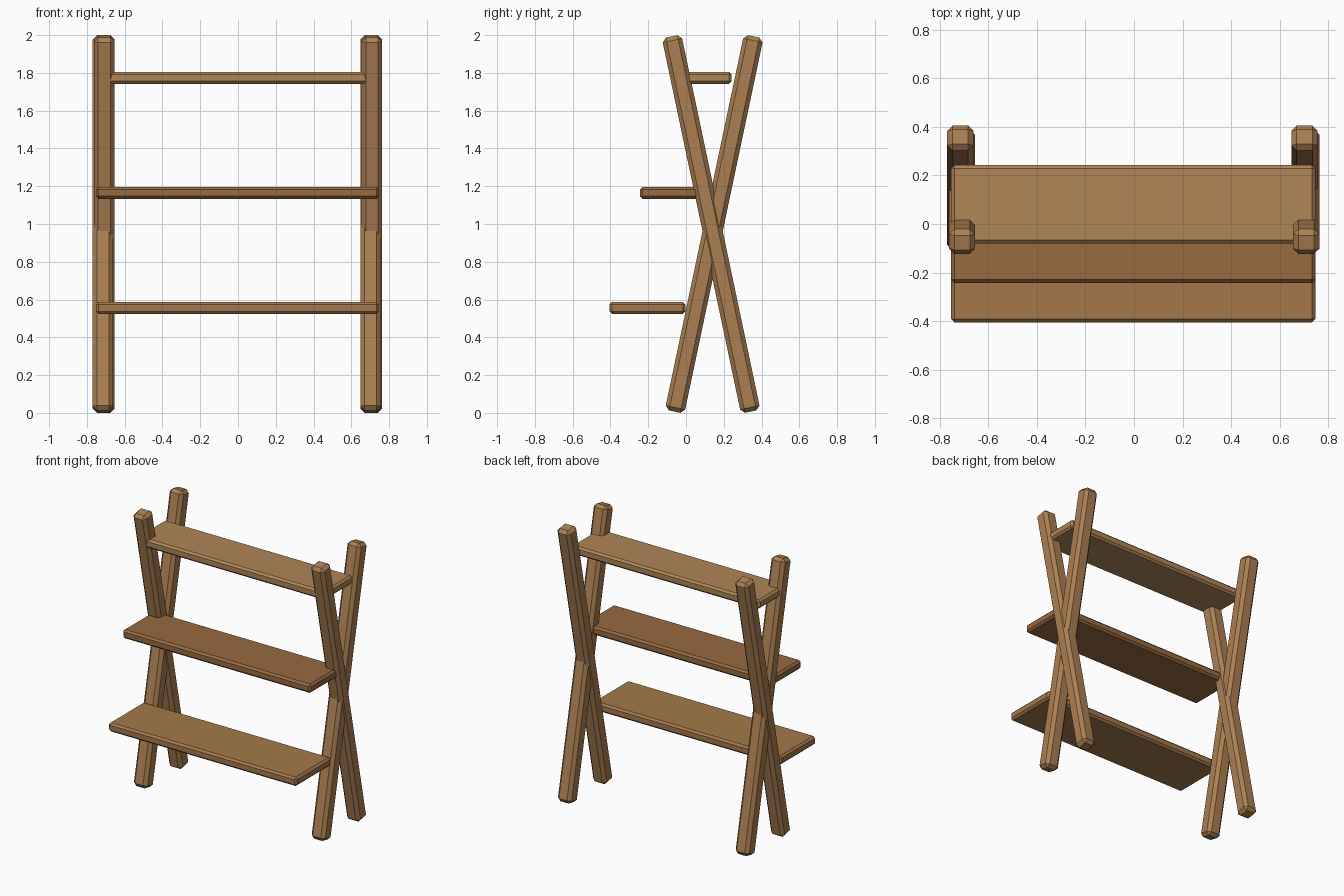
import bpy, bmesh
from math import radians

if "Cube" in bpy.data.objects:
    bpy.data.objects.remove(bpy.data.objects["Cube"])


def wood(name, color):
    m = bpy.data.materials.new(name)
    m.diffuse_color = (*color, 1)
    m.use_nodes = True
    m.node_tree.nodes["Principled BSDF"].inputs["Base Color"].default_value = m.diffuse_color
    return m


def beam(name, size, loc, mat, bevel, tilt=0):
    """Chamfered box, tilted about x."""
    bm = bmesh.new()
    bmesh.ops.create_cube(bm, size=1)
    bmesh.ops.scale(bm, vec=size, verts=bm.verts)
    bmesh.ops.bevel(bm, geom=bm.edges[:], offset=bevel, segments=1,
                    affect='EDGES', profile=0.5)
    me = bpy.data.meshes.new(name)
    bm.to_mesh(me)
    bm.free()
    me.materials.append(mat)
    ob = bpy.data.objects.new(name, me)
    ob.location = loc
    ob.rotation_euler.x = radians(tilt)
    bpy.context.collection.objects.link(ob)
    return ob


leg_wood = wood("leg_wood", (0.41, 0.215, 0.085))
light_wood = wood("light_wood", (0.43, 0.24, 0.095))
dark_wood = wood("dark_wood", (0.31, 0.145, 0.052))
mid_wood = wood("mid_wood", (0.37, 0.19, 0.07))

# Crossed legs on each side
LEG = (0.108, 0.105, 2.03)
for side, xa, xb in (("left", -0.715, -0.708), ("right", 0.702, 0.709)):
    beam(f"{side}_leg_leaning_back", LEG, (xa, 0.149, 1.0), leg_wood, 0.022, -11.9)
    beam(f"{side}_leg_leaning_forward", LEG, (xb, 0.133, 1.0), leg_wood, 0.022, 11.9)

# Shelves: name, front y, back y, centre z
for name, y0, y1, z, mat in (
        ("top_shelf", -0.08, 0.242, 1.774, light_wood),
        ("middle_shelf", -0.243, 0.117, 1.165, dark_wood),
        ("bottom_shelf", -0.405, -0.003, 0.556, mid_wood)):
    beam(name, (1.5, y1 - y0, 0.064), (-0.003, (y0 + y1) / 2, z), mat, 0.014)
